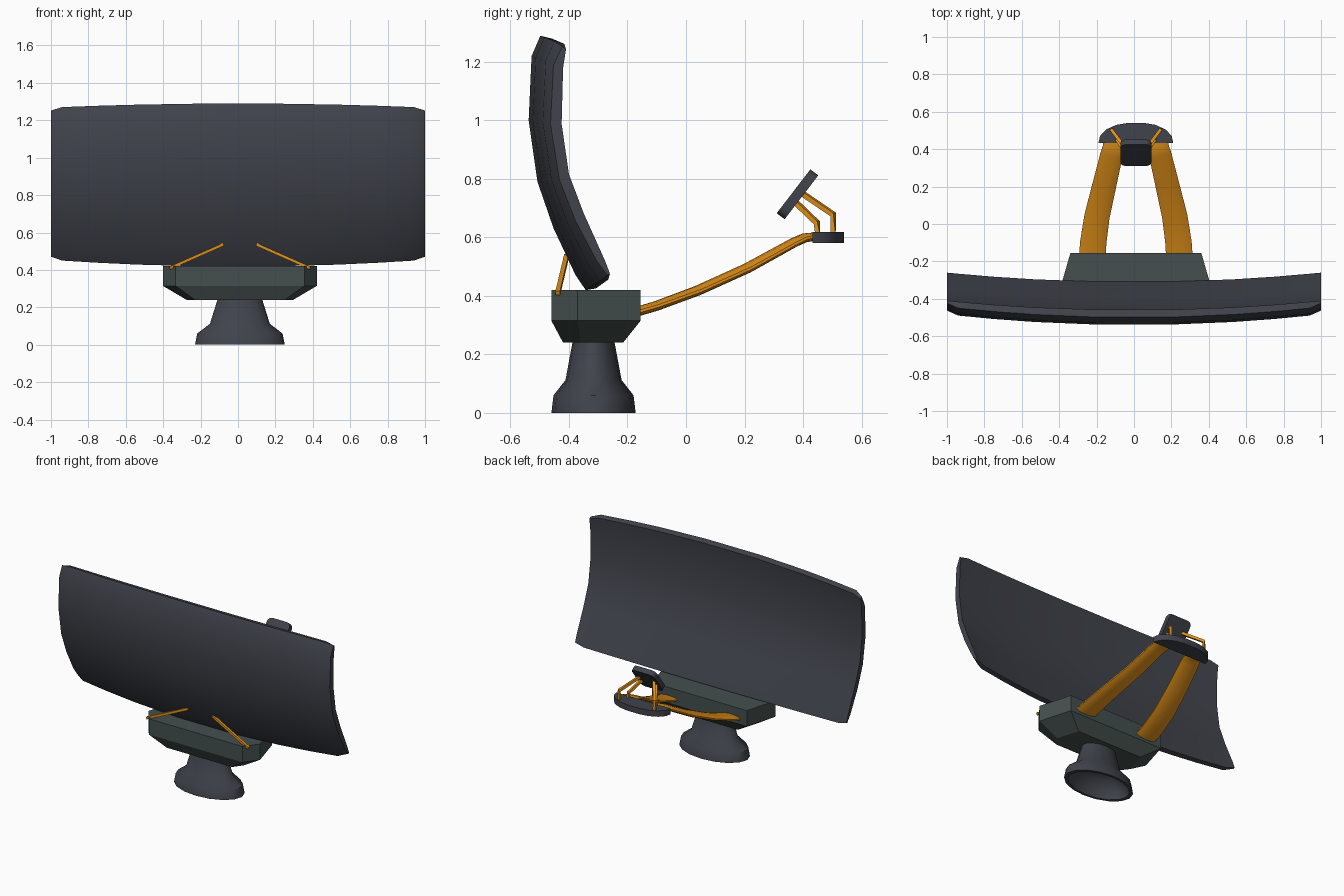
import bpy, bmesh, math
from mathutils import Vector, Matrix

if "Cube" in bpy.data.objects:
    bpy.data.objects.remove(bpy.data.objects["Cube"])

CX = 0.01  # base parts sit slightly right of the reflector centre


def material(name, rgb):
    m = bpy.data.materials.new(name)
    m.diffuse_color = (*rgb, 1)
    m.use_nodes = True
    m.node_tree.nodes["Principled BSDF"].inputs["Base Color"].default_value = m.diffuse_color
    return m


DARK = material("dark_grey", (0.05, 0.056, 0.07))
GREEN = material("green_grey", (0.058, 0.08, 0.076))
ORANGE = material("orange", (0.75, 0.28, 0.01))


def make(name, bm, mat, angle=None):
    bmesh.ops.recalc_face_normals(bm, faces=bm.faces)
    me = bpy.data.meshes.new(name)
    bm.to_mesh(me)
    bm.free()
    ob = bpy.data.objects.new(name, me)
    bpy.context.collection.objects.link(ob)
    me.materials.append(mat)
    if angle:
        bpy.ops.object.select_all(action='DESELECT')
        ob.select_set(True)
        bpy.context.view_layer.objects.active = ob
        bpy.ops.object.shade_smooth_by_angle(angle=math.radians(angle))
    return ob


def loft(name, rings, mat, angle=None):
    """Skin a list of closed rings and cap both ends."""
    bm = bmesh.new()
    vs = [[bm.verts.new(p) for p in r] for r in rings]
    n = len(vs[0])
    for a, b in zip(vs, vs[1:]):
        for i in range(n):
            j = (i + 1) % n
            bm.faces.new((a[i], a[j], b[j], b[i]))
    bm.faces.new(vs[0])
    bm.faces.new(vs[-1])
    return make(name, bm, mat, angle)


def tube(name, path, sizes, sides, angle=None):
    """Elliptical tube: sizes are (half width, half height) per point."""
    pts = [Vector(p) for p in path]
    rings = []
    for k, p in enumerate(pts):
        t = (pts[min(k + 1, len(pts) - 1)] - pts[max(k - 1, 0)]).normalized()
        ref = Vector((0, 0, 1)) if abs(t.z) < 0.9 else Vector((0, 1, 0))
        side = t.cross(ref).normalized()
        up = side.cross(t)
        w, h = sizes[k]
        rings.append([p + side * w * math.cos(a) + up * h * math.sin(a)
                      for a in [2 * math.pi * (i + 0.5) / sides for i in range(sides)]])
    return loft(name, rings, ORANGE, angle)


# Curved reflector panel: one closed profile swept across x
front = [(-0.50, 1.29), (-0.53, 1.22), (-0.54, 1.0), (-0.51, 0.79),
         (-0.455, 0.63), (-0.38, 0.47), (-0.345, 0.418)]
back = [(-0.31, 0.424), (-0.325, 0.47), (-0.40, 0.66), (-0.45, 0.81),
        (-0.475, 1.0), (-0.47, 1.21), (-0.46, 1.28)]
rings = []
for x in (-1, -0.94, -0.75, -0.53, -0.2, 0.2, 0.53, 0.75, 0.94, 1):
    end = abs(x) == 1
    ring = []
    for pts, bow in ((front, 0.057), (back, 0.05)):
        for y, z in pts:
            s = (z - 0.855) / 0.435
            dz = (0.022 if s > 0 else 0.036) * x * x + (0.016 if end else 0)
            dy = bow * x * x + (0.02 if end and pts is front else 0)
            ring.append((x, y + dy, z - s * dz))
    rings.append(ring)
loft("reflector_panel", rings, DARK, 40)

# Housing under the reflector
plan = [(0.35, -0.155), (0.412, -0.37), (0.345, -0.46)]
low = [(0.24, -0.215), (0.285, -0.36), (0.24, -0.42)]


def outline(half, z):
    return [(CX + x, y, z) for x, y in half] + [(CX - x, y, z) for x, y in half[::-1]]


loft("housing", [outline(low, 0.24), outline(plan, 0.315), outline(plan, 0.42)], GREEN, 25)

# Hollow oval pedestal
profile = [(0.05, 0.12), (0.14, 0.10), (0.20, 0.045), (0.215, 0.0), (0.24, 0.0),
           (0.228, 0.06), (0.16, 0.112), (0.117, 0.25)]
loft("pedestal", [[(CX + r * math.cos(a), -0.316 + 0.6 * r * math.sin(a), z)
                   for a in [2 * math.pi * i / 16 for i in range(16)]]
                  for r, z in profile], DARK, 40)

# Feed platform: D shaped slab
arc = [(0.2, 0.433), (0.192, 0.47), (0.16, 0.505), (0.105, 0.53), (0.045, 0.54)]
loft("feed_platform", [outline(arc, 0.58), outline(arc, 0.619)], DARK, 40)

# Tilted feed head with rounded corners
bm = bmesh.new()
bmesh.ops.create_cube(bm, size=1, matrix=Matrix.Diagonal((0.166, 0.189, 0.034, 1)))
corners = [e for e in bm.edges if abs(e.verts[0].co.z - e.verts[1].co.z) > 0.01]
bmesh.ops.bevel(bm, geom=corners, offset=0.03, segments=3, profile=0.5, affect='EDGES')
bm.transform(Matrix.Translation((CX, 0.381, 0.747)) @ Matrix.Rotation(math.radians(52.5), 4, 'X'))
make("feed_head", bm, DARK, 35)

for side, s in (("left", -1), ("right", 1)):
    def mir(pts):
        return [(CX + s * x, y, z) for x, y, z in pts]

    # Wide flattened boom arms
    tube("boom_arm_" + side,
         mir([(0.235, -0.22, 0.33), (0.228, -0.10, 0.366), (0.208, 0.04, 0.418),
              (0.168, 0.21, 0.495), (0.13, 0.37, 0.583), (0.12, 0.405, 0.598), (0.115, 0.45, 0.604)]),
         [(0.074, 0.017), (0.073, 0.017), (0.07, 0.017), (0.066, 0.017),
          (0.062, 0.016), (0.06, 0.016), (0.058, 0.014)], 12, 40)
    # Bent struts carrying the feed head
    tube("rear_feed_strut_" + side,
         mir([(0.13, 0.503, 0.61), (0.13, 0.503, 0.678), (0.045, 0.39, 0.755)]),
         [(0.012, 0.012)] * 3, 4)
    tube("front_feed_strut_" + side,
         mir([(0.10, 0.45, 0.61), (0.10, 0.447, 0.65), (0.05, 0.372, 0.722)]),
         [(0.012, 0.012)] * 3, 4)
    # Braces from the housing to the reflector front
    tube("reflector_brace_" + side,
         mir([(0.375, -0.438, 0.41), (0.09, -0.408, 0.536)]),
         [(0.011, 0.011)] * 2, 4)
